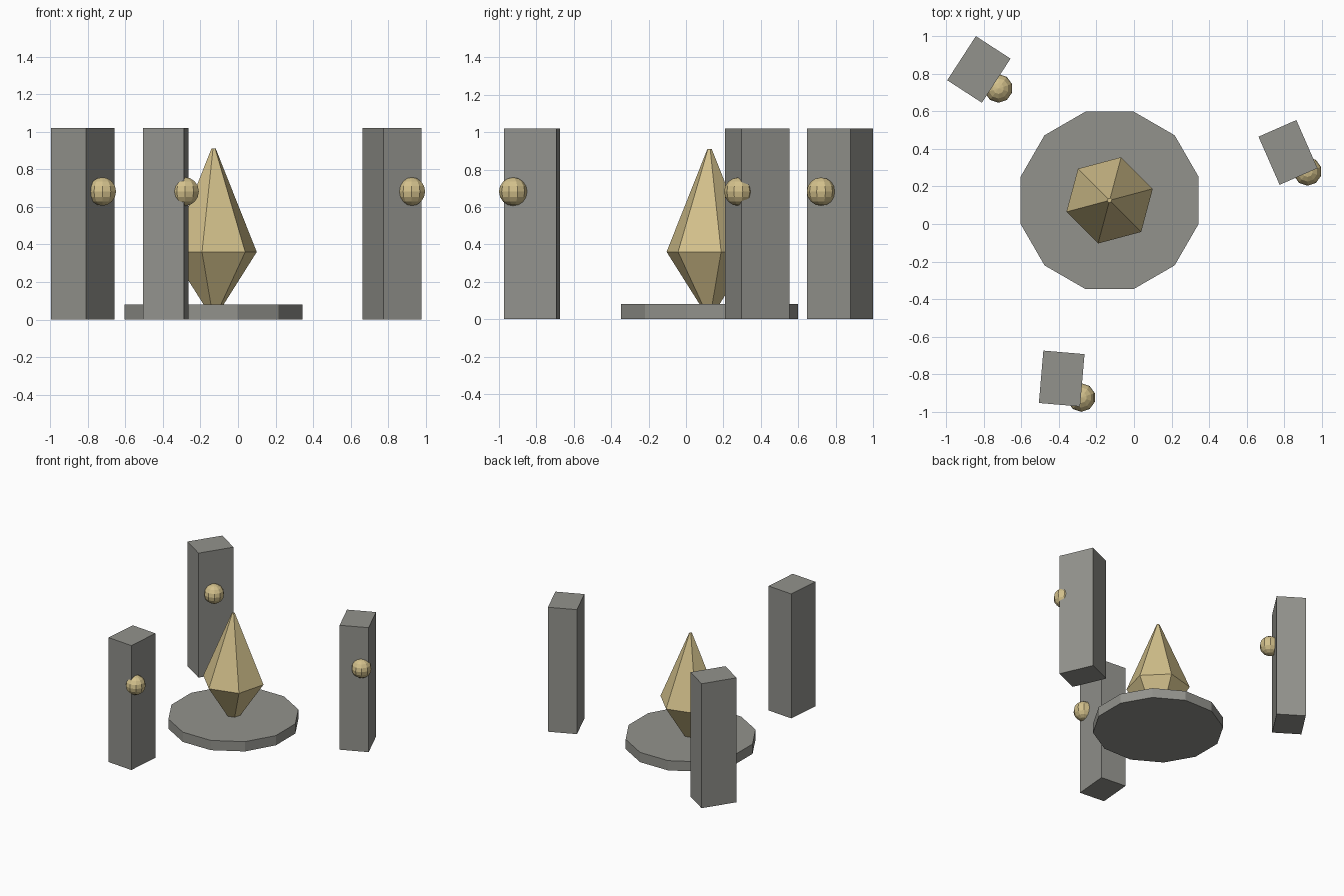
import bpy, bmesh
from math import radians
from mathutils import Matrix

if "Cube" in bpy.data.objects:
    bpy.data.objects.remove(bpy.data.objects["Cube"])


def material(name, rgb):
    m = bpy.data.materials.new(name)
    m.diffuse_color = (*rgb, 1)
    m.use_nodes = True
    m.node_tree.nodes["Principled BSDF"].inputs["Base Color"].default_value = m.diffuse_color
    return m


stone = material("grey stone", (0.29, 0.29, 0.265))
gold = material("pale gold", (0.65, 0.53, 0.26))


def finish(name, bm, mat):
    bmesh.ops.recalc_face_normals(bm, faces=bm.faces)
    mesh = bpy.data.meshes.new(name)
    bm.to_mesh(mesh)
    bm.free()
    mesh.materials.append(mat)
    bpy.context.collection.objects.link(bpy.data.objects.new(name, mesh))


def lathe(name, centre, sides, turn, rings, mat):
    """Stack of polygon rings (radius, z), capped at both ends."""
    bm = bmesh.new()
    loops = []
    for radius, z in rings:
        place = Matrix.Translation((*centre, z)) @ Matrix.Rotation(radians(turn), 4, 'Z')
        loops.append([bm.verts.new(place @ (Matrix.Rotation(radians(360 * i / sides), 3, 'Z').col[0] * radius))
                      for i in range(sides)])
    for a, b in zip(loops, loops[1:]):
        for i in range(sides):
            j = (i + 1) % sides
            bm.faces.new((a[i], a[j], b[j], b[i]))
    bm.faces.new(loops[0][::-1])
    bm.faces.new(loops[-1])
    finish(name, bm, mat)


# Twelve-sided base and six-sided crystal
CENTRE = (-0.13, 0.126)
lathe("base_disc", CENTRE, 12, 15, [(0.49, 0), (0.49, 0.08)], stone)
lathe("crystal", CENTRE, 6, 15, [(0.055, 0.08), (0.238, 0.36), (0.012, 0.91)], gold)

# Three turned pillars, each with a faceted orb set into its side
H = 1.02
for label, x, y, turn in (("back_left", -0.826, 0.823, -33),
                          ("right", 0.82, 0.381, 23.7),
                          ("front", -0.385, -0.823, -4.9)):
    bm = bmesh.new()
    bmesh.ops.create_cube(bm, size=1, matrix=Matrix.Translation((x, y, H / 2))
                          @ Matrix.Rotation(radians(turn), 4, 'Z')
                          @ Matrix.Diagonal((0.22, 0.28, H, 1)))
    finish(label + "_pillar", bm, stone)
    bm = bmesh.new()
    bmesh.ops.create_uvsphere(bm, u_segments=10, v_segments=8, radius=0.076,
                              matrix=Matrix.Translation((x + 0.104, y - 0.101, 0.682)))
    finish(label + "_orb", bm, gold)
